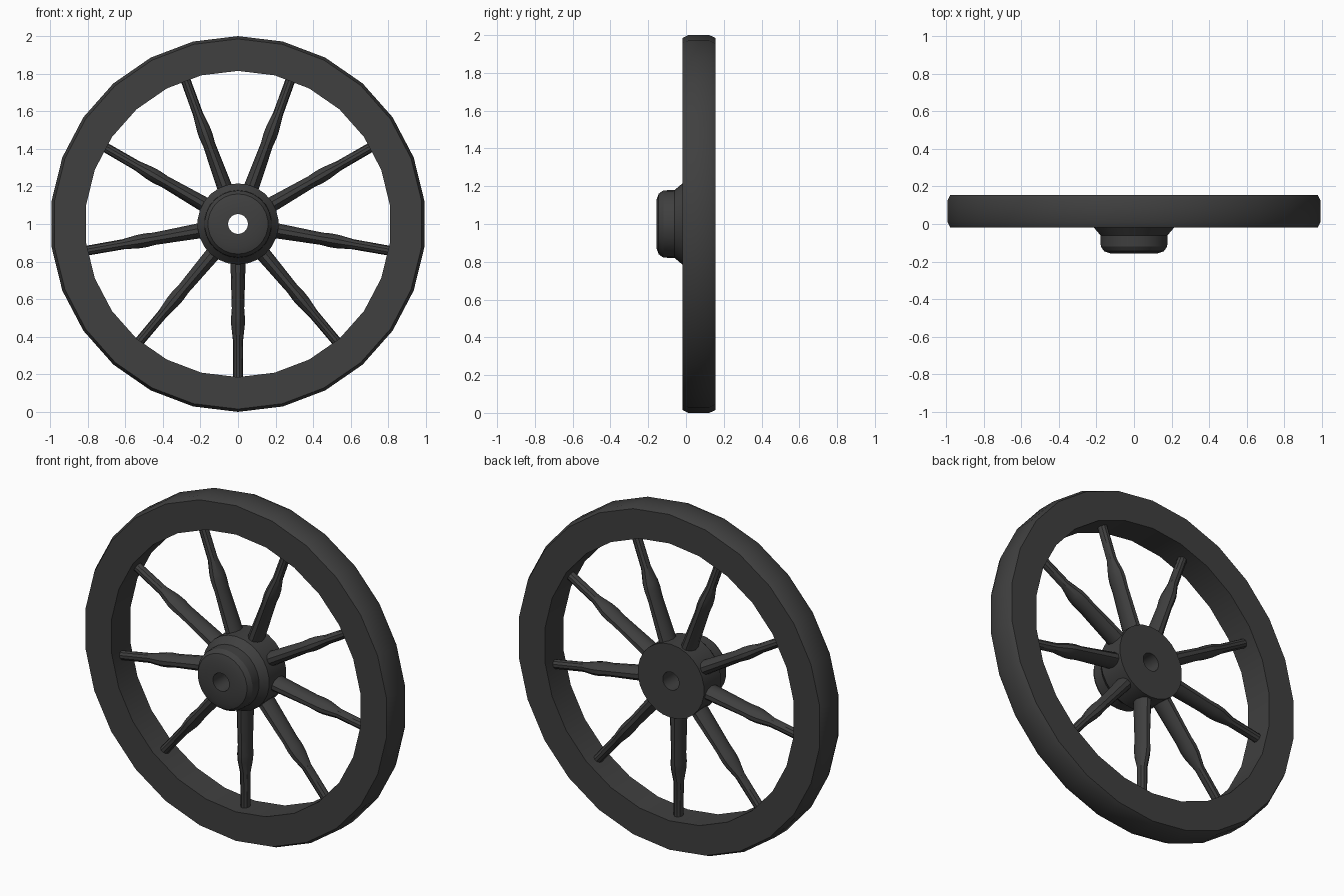
import bpy
import bmesh
from math import cos, sin, pi, radians
from mathutils import Matrix, Vector

cube = bpy.data.objects.get("Cube")
if cube:
    bpy.data.objects.remove(cube, do_unlink=True)

CENTRE = Vector((0, 0, 1))
RIM_MID = 0.068

# Charcoal paint for the whole wheel
paint = bpy.data.materials.new("charcoal")
paint.use_nodes = True
colour = (0.05, 0.05, 0.05, 1)
paint.diffuse_color = colour
bsdf = paint.node_tree.nodes["Principled BSDF"]
bsdf.inputs["Base Color"].default_value = colour
bsdf.inputs["Roughness"].default_value = 0.8


def loft(name, rings, closed):
    """Skin a list of point rings; closed joins last to first, else caps the ends."""
    bm = bmesh.new()
    loops = [[bm.verts.new(p) for p in ring] for ring in rings]
    pairs = list(zip(loops, loops[1:]))
    if closed:
        pairs.append((loops[-1], loops[0]))
    for a, b in pairs:
        n = len(a)
        for i in range(n):
            j = (i + 1) % n
            bm.faces.new((a[i], a[j], b[j], b[i]))
    if not closed:
        bm.faces.new(loops[0])
        bm.faces.new(loops[-1])
    bmesh.ops.recalc_face_normals(bm, faces=bm.faces)
    mesh = bpy.data.meshes.new(name)
    bm.to_mesh(mesh)
    bm.free()
    mesh.materials.append(paint)
    obj = bpy.data.objects.new(name, mesh)
    bpy.context.collection.objects.link(obj)
    obj.location = CENTRE
    bpy.ops.object.select_all(action="DESELECT")
    obj.select_set(True)
    bpy.context.view_layer.objects.active = obj
    bpy.ops.object.shade_smooth_by_angle(angle=radians(32))
    return obj


def lathe(name, profile, sides):
    """Turn a closed (radius, y) profile about the axle, with a vertex at the top."""
    angles = [pi / 2 + 2 * pi * i / sides for i in range(sides)]
    rings = [[(r * cos(a), y, r * sin(a)) for a in angles] for r, y in profile]
    return loft(name, rings, True)


# Rim with a slightly crowned tread
lathe("rim", [(0.815, -0.019), (0.985, -0.019), (1.0, 0.012),
              (1.0, 0.124), (0.985, 0.155), (0.815, 0.155)], 26)

# Hub with a rounded nose, a flared collar and an axle hole
lathe("hub", [(0.053, -0.157), (0.125, -0.157), (0.16, -0.145), (0.178, -0.12),
              (0.18, -0.06), (0.216, -0.018), (0.216, 0.14), (0.053, 0.14)], 26)

# Turned spokes: (distance from axle, half width, half depth)
SPOKE = [(0.15, 0.042, 0.062), (0.45, 0.033, 0.054), (0.50, 0.037, 0.056),
         (0.54, 0.036, 0.052), (0.62, 0.027, 0.028), (0.83, 0.026, 0.027)]
SIDES, COUNT = 10, 9
for k in range(COUNT):
    turn = Matrix.Rotation(2 * pi * k / COUNT, 3, "Y")
    rings = [[turn @ Vector((w * cos(2 * pi * i / SIDES),
                             RIM_MID + d * sin(2 * pi * i / SIDES), -r))
              for i in range(SIDES)] for r, w, d in SPOKE]
    loft(f"spoke_{k + 1}", rings, False)
